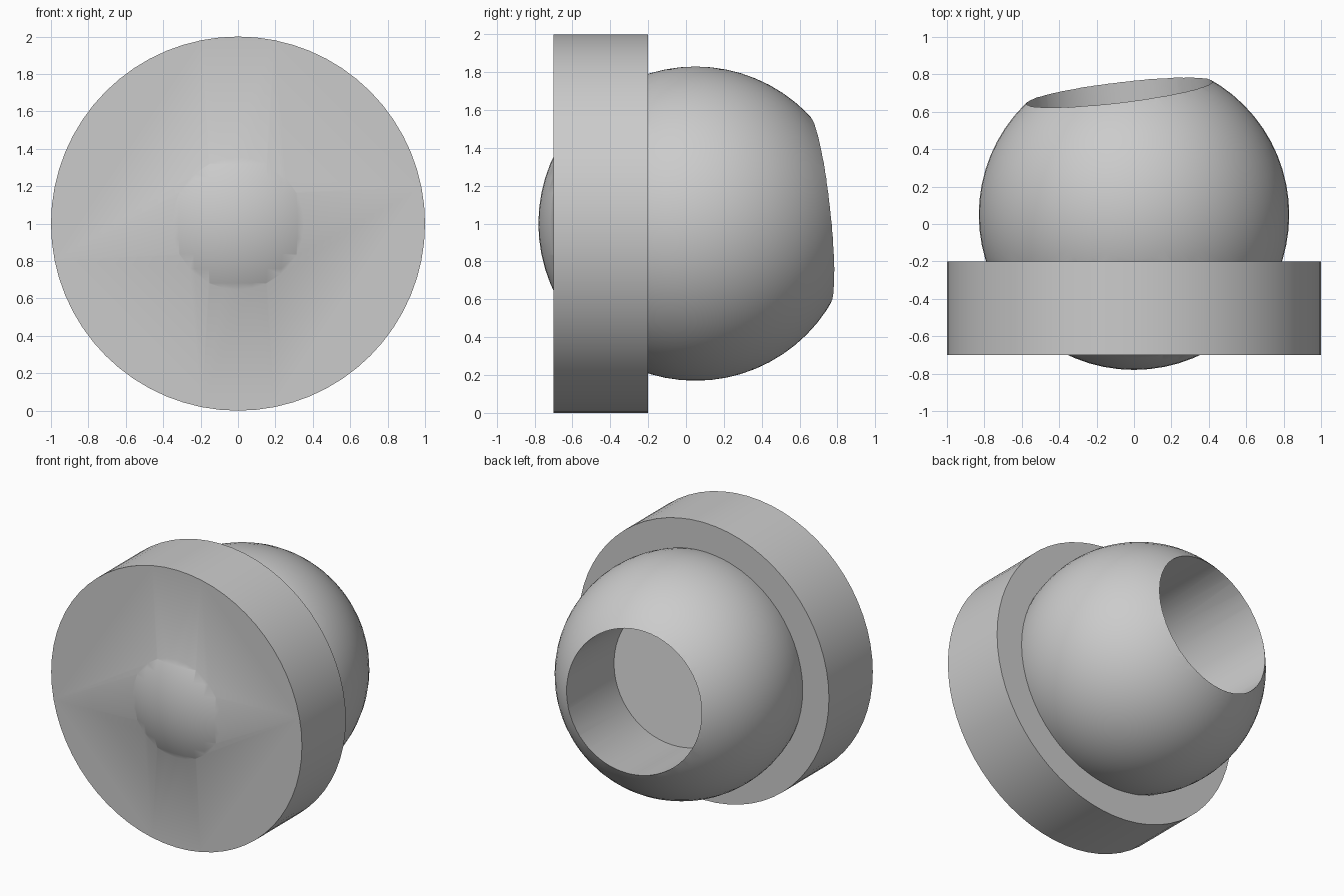
import bpy
import math
from mathutils import Vector

cube = bpy.data.objects.get("Cube")
if cube:
    bpy.data.objects.remove(cube, do_unlink=True)

GREY = (0.6, 0.6, 0.6, 1.0)
CENTRE = Vector((0, 0.05, 1))      # centre of the ball
BALL_R = 0.83
BORE_R = 0.5
BORE_AXIS = Vector((-0.12, 1, 0.11)).normalized()

grey = bpy.data.materials.new("plain grey")
grey.use_nodes = True
grey.diffuse_color = GREY
grey.node_tree.nodes["Principled BSDF"].inputs["Base Color"].default_value = GREY


def cylinder(name, radius, start, end):
    """Closed cylinder between two points."""
    axis = end - start
    bpy.ops.mesh.primitive_cylinder_add(vertices=64, radius=radius, depth=axis.length,
                                        location=(start + end) / 2)
    obj = bpy.context.object
    obj.name = name
    obj.rotation_euler = axis.to_track_quat('Z', 'Y').to_euler()
    obj.data.materials.append(grey)
    return obj


def combine(target, tool, operation):
    """Apply a boolean and remove the tool object."""
    mod = target.modifiers.new(operation.lower(), 'BOOLEAN')
    mod.operation = operation
    mod.solver = 'EXACT'
    mod.object = tool
    bpy.context.view_layer.objects.active = target
    bpy.ops.object.modifier_apply(modifier=mod.name)
    bpy.data.objects.remove(tool, do_unlink=True)


# Ball, with a shallow dome that shows through the front of the flange
bpy.ops.mesh.primitive_uv_sphere_add(segments=64, ring_count=32, radius=BALL_R, location=CENTRE)
body = bpy.context.object
body.name = "flanged_ball_socket"
body.data.materials.append(grey)

# Disc flange
flange = cylinder("flange", 1.0, Vector((0, -0.2, 1)), Vector((0, -0.7, 1)))
combine(body, flange, 'UNION')

# Tilted blind bore, with its floor at the middle of the ball
bore = cylinder("bore_cutter", BORE_R, CENTRE, CENTRE + BORE_AXIS * 1.2)
bore.hide_render = True
combine(body, bore, 'DIFFERENCE')

bpy.ops.object.select_all(action='DESELECT')
body.select_set(True)
bpy.context.view_layer.objects.active = body
bpy.ops.object.shade_smooth_by_angle(angle=math.radians(30))
